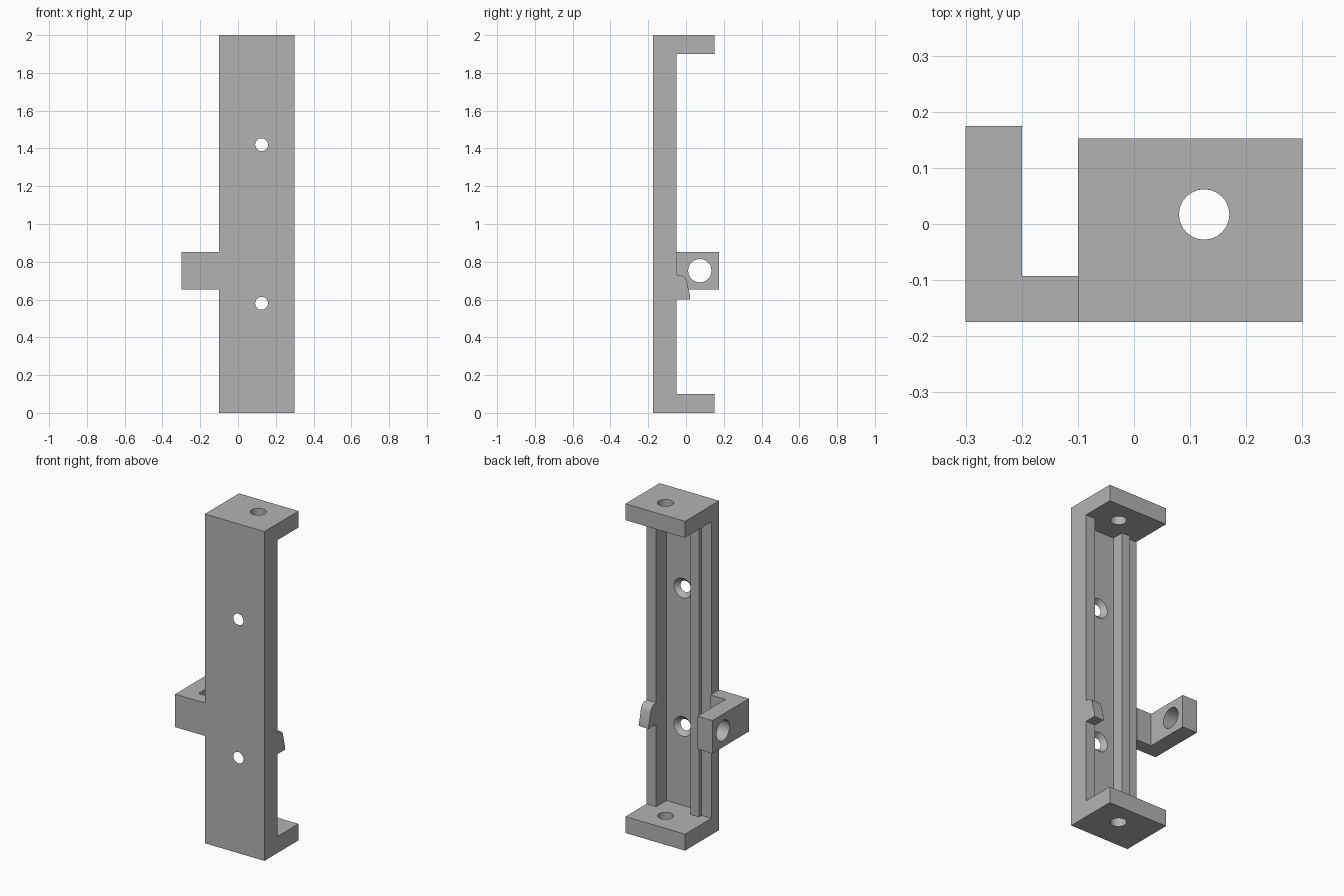
import bpy, bmesh, math
from mathutils import Matrix

if "Cube" in bpy.data.objects:
    bpy.data.objects.remove(bpy.data.objects["Cube"], do_unlink=True)

# Single plain grey
GREY = (0.45, 0.45, 0.45, 1.0)
grey = bpy.data.materials.new("plain_grey")
grey.use_nodes = True
grey.diffuse_color = GREY
grey.node_tree.nodes["Principled BSDF"].inputs["Base Color"].default_value = GREY

FRONT, BACK = -0.175, 0.152      # body depth
RIGHT, LEFT = -0.1, 0.3          # body width
PLATE = 0.1                      # end plate thickness
HEIGHT = 2.0
CHANNEL_FLOOR, RIM = -0.148, -0.05
RIM_EDGE = 0.235                 # inner edge of the tall rim


def add_object(name, bm):
    bmesh.ops.recalc_face_normals(bm, faces=bm.faces)
    mesh = bpy.data.meshes.new(name)
    bm.to_mesh(mesh)
    bm.free()
    mesh.materials.append(grey)
    obj = bpy.data.objects.new(name, mesh)
    bpy.context.collection.objects.link(obj)
    return obj


def prism(name, outline, axis, start, end):
    """Extrude a 2D outline: (x, y) along z or (y, z) along x."""
    place = (lambda a, b, t: (a, b, t)) if axis == "z" else (lambda a, b, t: (t, a, b))
    bm = bmesh.new()
    face = bm.faces.new([bm.verts.new(place(a, b, start)) for a, b in outline])
    new = bmesh.ops.extrude_face_region(bm, geom=[face])["geom"]
    verts = [g for g in new if isinstance(g, bmesh.types.BMVert)]
    bmesh.ops.translate(bm, verts=verts, vec=place(0, 0, end - start))
    return add_object(name, bm)


def round_cutter(centre, axis, depth, r_low, r_high):
    """Cylinder or cone running along an axis, r_low at its lower end."""
    turn = {"x": Matrix.Rotation(math.pi / 2, 4, "Y"),
            "y": Matrix.Rotation(-math.pi / 2, 4, "X"),
            "z": Matrix.Identity(4)}[axis]
    bm = bmesh.new()
    bmesh.ops.create_cone(bm, cap_ends=True, segments=24, radius1=r_low, radius2=r_high,
                          depth=depth, matrix=Matrix.Translation(centre) @ turn)
    return add_object("hole_cutter", bm)


def finish(obj, cutters=()):
    """Cut the holes, then smooth only the round walls."""
    bpy.ops.object.select_all(action="DESELECT")
    bpy.context.view_layer.objects.active = obj
    obj.select_set(True)
    for cutter in cutters:
        cutter.hide_render = True
        mod = obj.modifiers.new("cut", "BOOLEAN")
        mod.operation, mod.solver, mod.object = "DIFFERENCE", "EXACT", cutter
        bpy.ops.object.modifier_apply(modifier=mod.name)
        bpy.data.objects.remove(cutter, do_unlink=True)
    bpy.ops.object.shade_smooth_by_angle(angle=math.radians(30))


# Body block with end plates left over after the stepped channel is cut away
body = prism("channel_body", [(RIGHT, FRONT), (LEFT, FRONT), (LEFT, BACK), (RIGHT, BACK)],
             "z", 0, HEIGHT)
channel = prism("channel_cutter",
                [(0.4, 0.3), (0.4, RIM), (RIM_EDGE, RIM), (RIM_EDGE, CHANNEL_FLOOR),
                 (0.022, CHANNEL_FLOOR), (0.022, -0.075), (-0.034, -0.075),
                 (-0.034, -0.1), (-0.2, -0.1), (-0.2, 0.3)],
                "z", PLATE, HEIGHT - PLATE)
# Round holes through the end plates
plate_holes = [round_cutter((0.125, 0.017, z), "z", 0.15, 0.045, 0.045)
               for z in (PLATE / 2, HEIGHT - PLATE / 2)]
# Countersunk screw holes, wide towards the back
screw_holes = [round_cutter((0.125, -0.1615, z), "y", 0.047, 0.0244, 0.0696)
               for z in (0.58, 1.42)]
finish(body, [channel] + plate_holes + screw_holes)

# Side bracket with a round eye through its arm
bracket = prism("side_bracket",
                [(-0.3, FRONT), (RIGHT, FRONT), (RIGHT, -0.093), (-0.2, -0.093),
                 (-0.2, 0.175), (-0.3, 0.175)], "z", 0.652, 0.852)
finish(bracket, [round_cutter((-0.25, 0.073, 0.753), "x", 0.2, 0.062, 0.062)])

# Small rounded catch on the tall rim
catch = prism("rim_catch",
              [(RIM, 0.6), (0.022, 0.6), (0.022, 0.622), (0.013, 0.655), (0.006, 0.69),
               (0.0, 0.708), (-0.01, 0.721), (-0.023, 0.729), (RIM, 0.732)],
              "x", RIM_EDGE, LEFT)
finish(catch)
